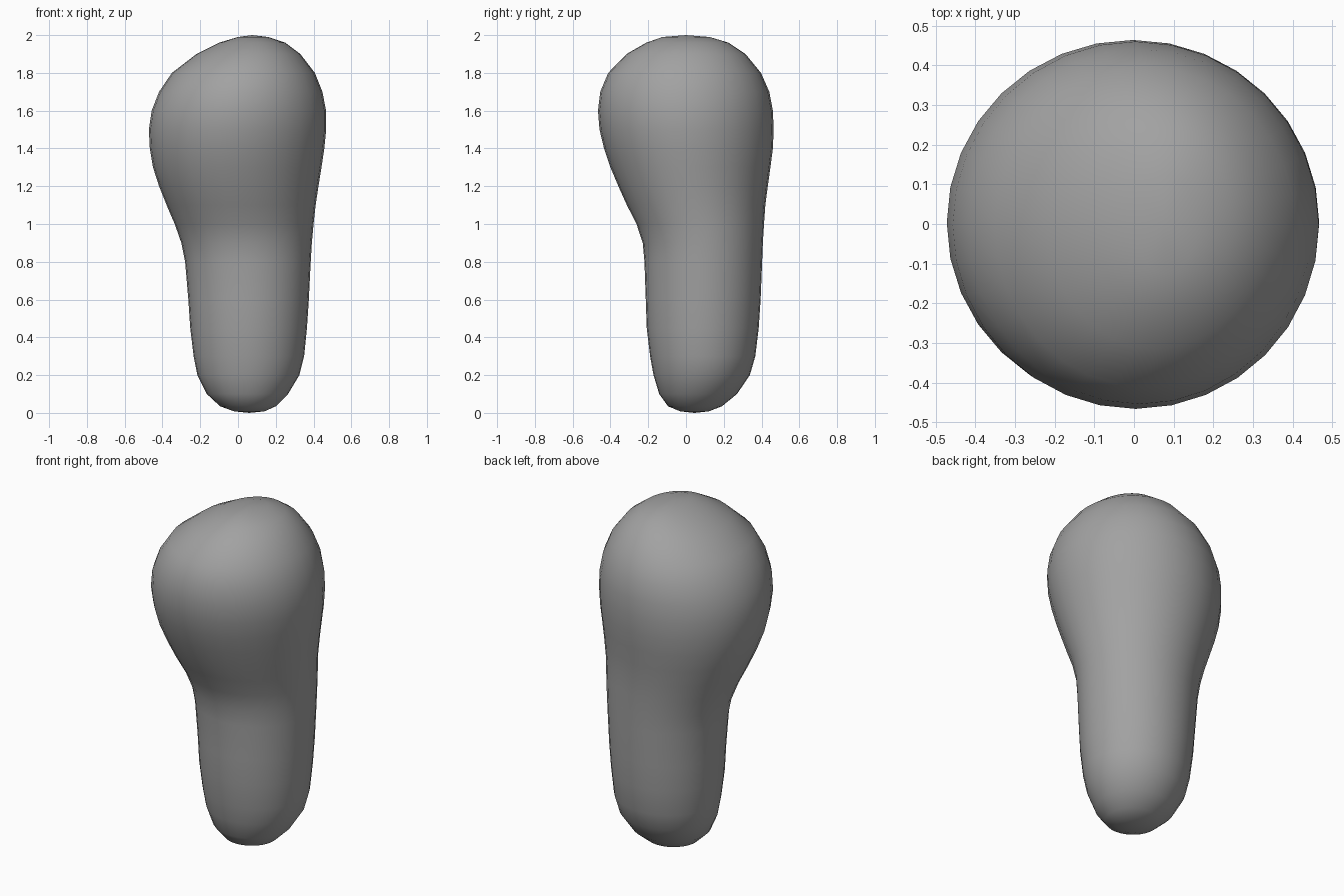
import bpy, bmesh, math

# Cross-sections: height, x min, x max, y min, y max
RINGS = [
    (0.008, -0.02, 0.14, -0.03, 0.12),
    (0.035, -0.095, 0.20, -0.095, 0.19),
    (0.10, -0.165, 0.265, -0.142, 0.27),
    (0.20, -0.215, 0.325, -0.172, 0.338),
    (0.30, -0.235, 0.35, -0.19, 0.367),
    (0.45, -0.253, 0.365, -0.208, 0.385),
    (0.60, -0.263, 0.375, -0.213, 0.395),
    (0.80, -0.28, 0.385, -0.22, 0.403),
    (0.90, -0.30, 0.391, -0.229, 0.407),
    (1.00, -0.335, 0.40, -0.262, 0.413),
    (1.10, -0.378, 0.411, -0.313, 0.42),
    (1.20, -0.418, 0.426, -0.358, 0.433),
    (1.30, -0.45, 0.442, -0.40, 0.447),
    (1.40, -0.467, 0.457, -0.434, 0.46),
    (1.50, -0.472, 0.467, -0.458, 0.464),
    (1.60, -0.457, 0.466, -0.466, 0.46),
    (1.70, -0.418, 0.447, -0.454, 0.441),
    (1.80, -0.35, 0.407, -0.412, 0.397),
    (1.90, -0.22, 0.33, -0.315, 0.315),
    (1.96, -0.10, 0.25, -0.21, 0.225),
    (1.99, 0.0, 0.16, -0.125, 0.125),
]
SIDES = 32

bm = bmesh.new()


def ring(z, x0, x1, y0, y1):
    cx, cy, rx, ry = (x0 + x1) / 2, (y0 + y1) / 2, (x1 - x0) / 2, (y1 - y0) / 2
    angles = [math.tau * i / SIDES for i in range(SIDES)]
    return [bm.verts.new((cx + rx * math.cos(a), cy + ry * math.sin(a), z)) for a in angles]


# Loft the sections into one skin, closed at both ends
loops = [ring(*r) for r in RINGS]
for low, high in zip(loops, loops[1:]):
    for i in range(SIDES):
        j = (i + 1) % SIDES
        bm.faces.new((low[i], low[j], high[j], high[i]))
bottom = bm.verts.new((0.06, 0.045, 0.0))
top = bm.verts.new((0.075, 0.0, 2.0))
for i in range(SIDES):
    j = (i + 1) % SIDES
    bm.faces.new((bottom, loops[0][j], loops[0][i]))
    bm.faces.new((top, loops[-1][i], loops[-1][j]))
bmesh.ops.recalc_face_normals(bm, faces=bm.faces)
for f in bm.faces:
    f.smooth = True

# Rounded body: bulb on a thick offset stem
mesh = bpy.data.meshes.new("bulb_body")
bm.to_mesh(mesh)
bm.free()
body = bpy.data.objects.new("bulb_body", mesh)
bpy.context.collection.objects.link(body)

# Dark grey surface
grey = bpy.data.materials.new("dark_grey")
grey.diffuse_color = (0.36, 0.36, 0.36, 1.0)
mesh.materials.append(grey)
